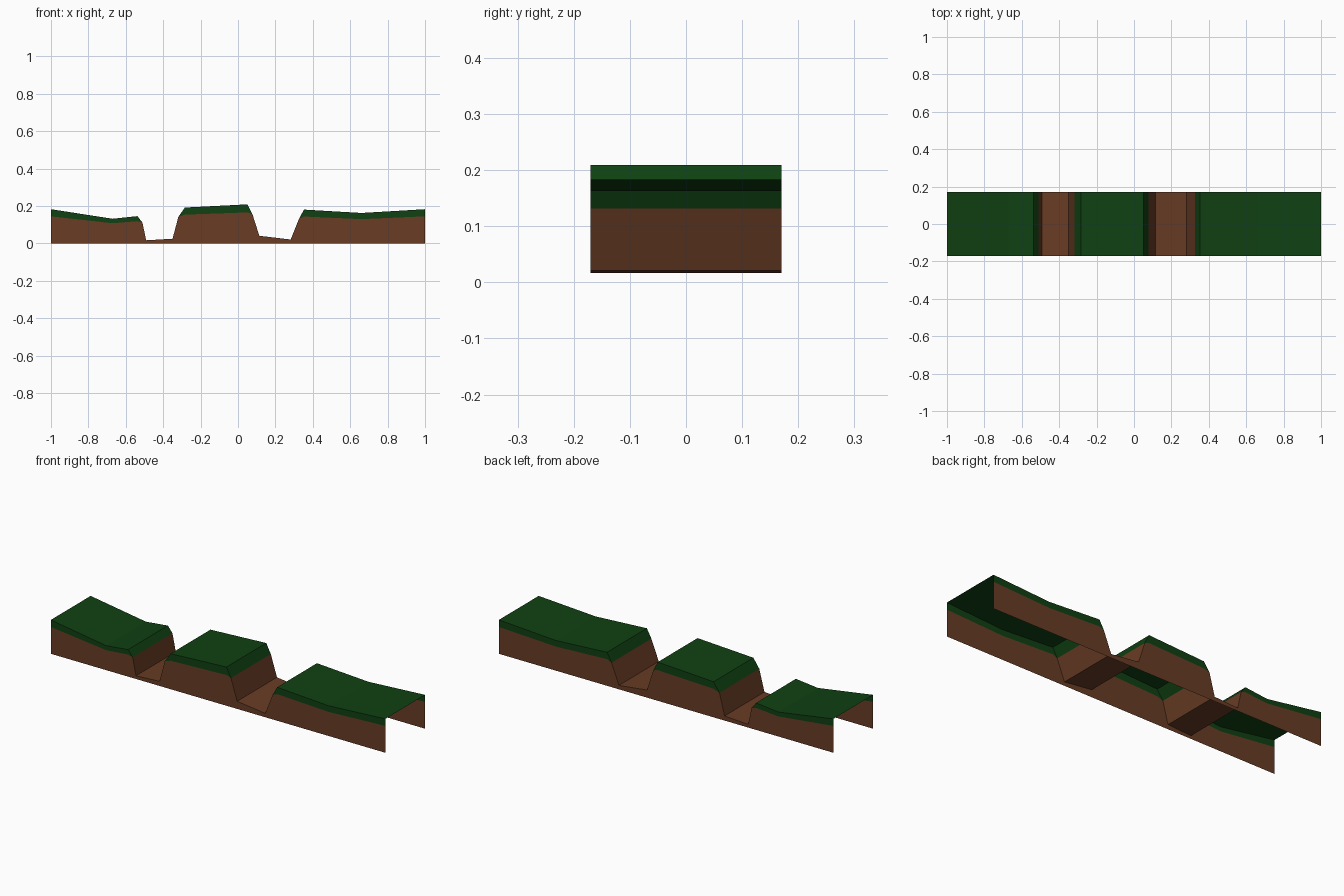
import bpy
import bmesh

cube = bpy.data.objects.get("Cube")
if cube:
    bpy.data.objects.remove(cube, do_unlink=True)

HALF = 0.17

# Stations along the length: x, ground height, lower edge of the turf band
STATIONS = [
    (-1.0, 0.183, 0.145), (-0.67, 0.132, 0.108), (-0.538, 0.146, 0.119),
    (-0.511, 0.112, 0.112), (-0.491, 0.017, 0.017), (-0.35, 0.025, 0.025),
    (-0.319, 0.142, 0.142), (-0.284, 0.192, 0.154), (0.05, 0.209, 0.166),
    (0.077, 0.157, 0.157), (0.114, 0.041, 0.041), (0.282, 0.021, 0.021),
    (0.326, 0.132, 0.132), (0.353, 0.181, 0.144), (0.66, 0.163, 0.13),
    (1.0, 0.183, 0.145),
]


def material(name, color):
    mat = bpy.data.materials.new(name)
    mat.use_nodes = True
    mat.diffuse_color = color
    mat.node_tree.nodes["Principled BSDF"].inputs["Base Color"].default_value = color
    return mat


def build(name, polygons, mat):
    bm = bmesh.new()
    for points in polygons:
        unique = list(dict.fromkeys(points))
        if len(unique) > 2:
            bm.faces.new([bm.verts.new(p) for p in unique])
    bmesh.ops.remove_doubles(bm, verts=bm.verts[:], dist=0.0001)
    mesh = bpy.data.meshes.new(name)
    bm.to_mesh(mesh)
    bm.free()
    mesh.materials.append(mat)
    obj = bpy.data.objects.new(name, mesh)
    bpy.context.collection.objects.link(obj)


def wall(x0, x1, low0, low1, high0, high1):
    """Matching front and back wall panels, facing outwards."""
    panel = [(x0, low0), (x1, low1), (x1, high1), (x0, high0)]
    return [[(x, -HALF, z) for x, z in panel],
            [(x, HALF, z) for x, z in reversed(panel)]]


turf, soil = [], []
for (x0, top0, band0), (x1, top1, band1) in zip(STATIONS, STATIONS[1:]):
    # Ground surface: turf on the banks, bare soil in the trenches
    grassy = band0 < top0 or band1 < top1
    (turf if grassy else soil).append(
        [(x0, -HALF, top0), (x1, -HALF, top1), (x1, HALF, top1), (x0, HALF, top0)])
    # Soil walls with the turf band above; ends and underside stay open
    soil += wall(x0, x1, 0.0, 0.0, band0, band1)
    turf += wall(x0, x1, band0, band1, top0, top1)

build("turf", turf, material("dark green grass", (0.005, 0.052, 0.006, 1)))
build("soil", soil, material("brown earth", (0.138, 0.045, 0.018, 1)))
